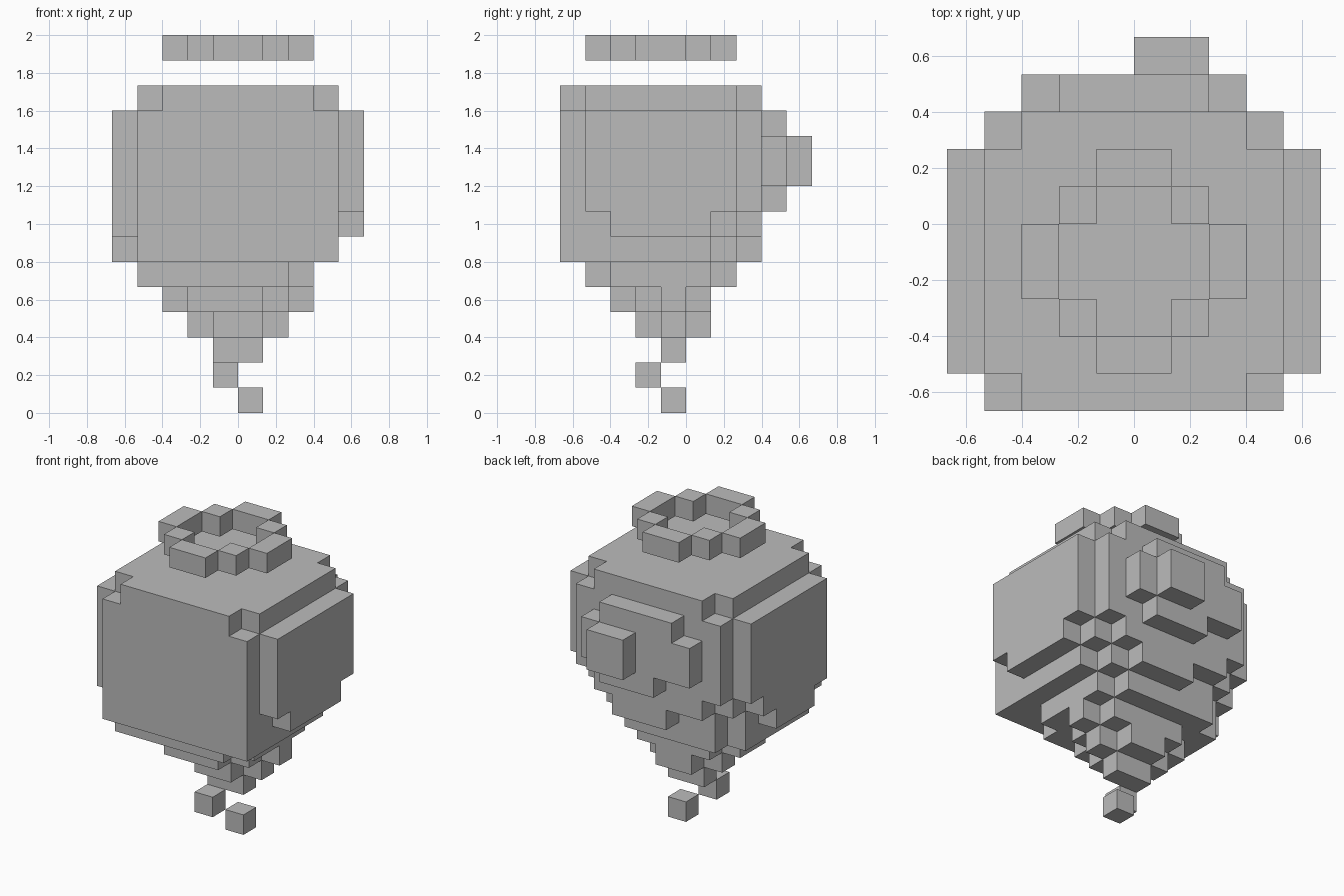
import bpy, bmesh
from mathutils import Vector

cube = bpy.data.objects.get("Cube")
if cube:
    bpy.data.objects.remove(cube)

U = 2 / 15  # edge of one block

grey = bpy.data.materials.new("plain_grey")
grey.use_nodes = True
COLOUR = (0.5, 0.5, 0.5, 1)
grey.diffuse_color = COLOUR
grey.node_tree.nodes["Principled BSDF"].inputs["Base Color"].default_value = COLOUR


def block(x0, x1, y0, y1, z0, z1):
    """Set of unit cells filling a box."""
    return {(x, y, z) for x in range(x0, x1) for y in range(y0, y1) for z in range(z0, z1)}


def both(x0, x1, y0, y1, z0, z1):
    """A box and its mirror image across x."""
    return block(x0, x1, y0, y1, z0, z1) | block(-x1, -x0, y0, y1, z0, z1)


def build(name, cells):
    """Skin the cells with their exposed faces and merge flat regions."""
    bm = bmesh.new()
    for c in cells:
        centre = Vector(c) + Vector((0.5, 0.5, 0.5))
        for axis in range(3):
            for sign in (-1, 1):
                n = Vector((0, 0, 0))
                n[axis] = sign
                if tuple(int(a + b) for a, b in zip(c, n)) in cells:
                    continue
                s = Vector((0, 0, 0))
                s[(axis + 1) % 3] = 0.5
                t = n.cross(s)
                mid = centre + n / 2
                bm.faces.new([bm.verts.new((mid + p) * U)
                              for p in (s + t, t - s, -s - t, s - t)])
    bmesh.ops.remove_doubles(bm, verts=bm.verts, dist=U / 100)
    bmesh.ops.recalc_face_normals(bm, faces=bm.faces)
    bmesh.ops.dissolve_limit(bm, angle_limit=0.01, verts=bm.verts, edges=bm.edges)
    mesh = bpy.data.meshes.new(name)
    bm.to_mesh(mesh)
    bm.free()
    mesh.materials.append(grey)
    obj = bpy.data.objects.new(name, mesh)
    bpy.context.collection.objects.link(obj)


# Main body with notched top and tapering back corners
body = block(-4, 4, -5, 3, 6, 13)
body -= both(3, 4, -5, -4, 12, 13) | both(3, 4, 2, 3, 12, 13)
body -= both(3, 4, 2, 3, 6, 8) | both(3, 4, 1, 2, 6, 7)
body -= block(2, 3, 2, 3, 6, 7) | block(-3, -1, 2, 3, 6, 7)

# Raised side panels with stepped lower edges
body |= both(4, 5, -4, 2, 8, 12) | both(4, 5, -3, 1, 7, 8)
body |= block(-5, -4, -4, -3, 7, 8) | block(-5, -4, -3, 0, 6, 7)

# Raised back plate and its stud
body |= block(-2, 2, 3, 4, 11, 12) | block(-3, 3, 3, 4, 9, 11)
body |= block(-1, 2, 3, 4, 8, 9) | block(0, 2, 4, 5, 9, 11)

# Tapering underside, layer by layer
body |= block(-4, 2, -4, -3, 5, 6) | block(-4, 3, -3, 1, 5, 6) | block(-3, 2, 1, 2, 5, 6)
body |= block(-2, 1, -3, -2, 4, 5) | block(-3, 2, -2, -1, 4, 5)
body |= block(-3, 3, -1, 0, 4, 5) | block(-2, 2, 0, 1, 4, 5)
body |= block(-1, 1, -2, 1, 3, 4) | block(-2, 2, -1, 0, 3, 4)
body |= block(-1, 1, -1, 0, 2, 3)
build("body", body)

# Loose blocks trailing below
build("upper_loose_block", block(-1, 0, -2, -1, 1, 2))
build("lower_loose_block", block(0, 1, -1, 0, 0, 1))

# Floating ring
ring = block(-1, 1, -4, -3, 14, 15) | block(-1, 1, 1, 2, 14, 15)
ring |= both(1, 2, -3, -2, 14, 15) | both(1, 2, 0, 1, 14, 15) | both(2, 3, -2, 0, 14, 15)
build("floating_ring", ring)
